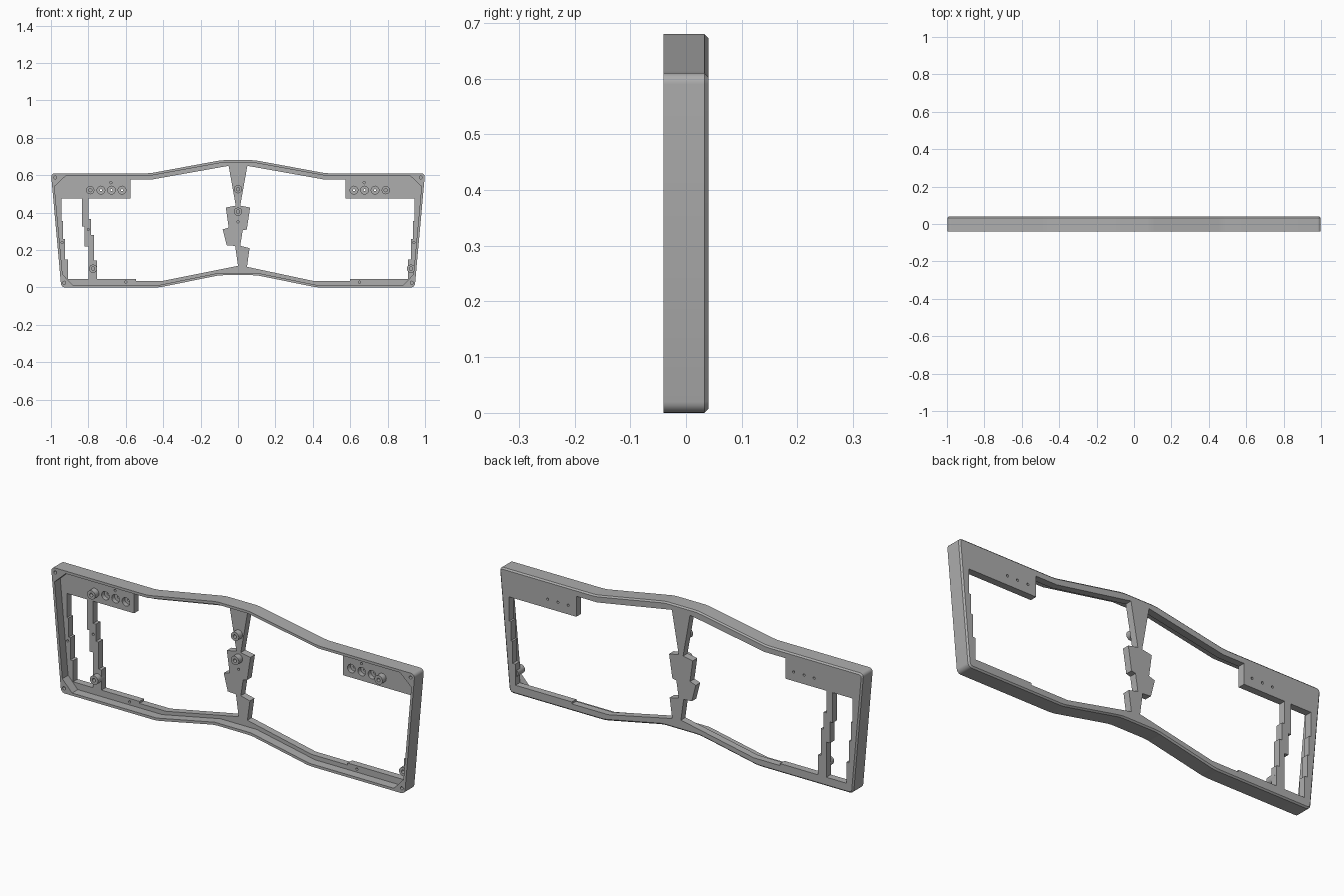
import bpy, bmesh, math

if "Cube" in bpy.data.objects:
    bpy.data.objects.remove(bpy.data.objects["Cube"])

FRONT, FLOOR, BACK = -0.04, 0.005, 0.04

grey = bpy.data.materials.new("plain grey")
grey.use_nodes = True
GREY = (0.42, 0.42, 0.42, 1)
grey.diffuse_color = GREY
grey.node_tree.nodes["Principled BSDF"].inputs["Base Color"].default_value = GREY


def mirrored(half):
    """Close a right-hand half outline, listed from top to bottom."""
    return half + [(-x, z) for x, z in reversed(half)]


def circle(x, z, r, n=24):
    return [(x + r * math.cos(i * math.tau / n), z + r * math.sin(i * math.tau / n))
            for i in range(n)]


def prisms(name, outlines, y0, y1, rounding=0, chamfer=0):
    """Extrude x-z outlines along y, optionally rounding corners and chamfering the back."""
    bm = bmesh.new()
    for outline in outlines:
        face = bm.faces.new([bm.verts.new((x, y0, z)) for x, z in outline])
        bmesh.ops.extrude_face_region(bm, geom=[face])
        for v in bm.verts[-len(outline):]:
            v.co.y = y1
    bmesh.ops.recalc_face_normals(bm, faces=bm.faces)
    if rounding:
        edges = [e for e in bm.edges if abs(e.verts[0].co.y - e.verts[1].co.y) > 0.01]
        bmesh.ops.bevel(bm, geom=edges, offset=rounding, segments=5, profile=0.5,
                        affect='EDGES')
    if chamfer:
        edges = [e for e in bm.edges if all(abs(v.co.y - y1) < 1e-5 for v in e.verts)]
        bmesh.ops.bevel(bm, geom=edges, offset=chamfer, segments=1, affect='EDGES')
    mesh = bpy.data.meshes.new(name)
    bm.to_mesh(mesh)
    bm.free()
    mesh.materials.append(grey)
    obj = bpy.data.objects.new(name, mesh)
    bpy.context.collection.objects.link(obj)
    return obj


def combine(body, tool, operation):
    """Apply a boolean and remove the helper."""
    mod = body.modifiers.new("boolean", 'BOOLEAN')
    mod.operation, mod.object, mod.solver = operation, tool, 'EXACT'
    bpy.context.view_layer.objects.active = body
    bpy.ops.object.modifier_apply(modifier=mod.name)
    bpy.data.objects.remove(tool)


# Outer shell, tray pocket with corner gussets
shell = mirrored([(.09, .68), (.47, .61), (1, .61), (.945, 0), (.42, 0), (.1, .065)])
pocket = mirrored([(.085, .667), (.47, .597), (.92, .597), (.981, .54),
                   (.938, .07), (.885, .013), (.42, .013), (.1, .078)])
case = prisms("case_frame", [shell], FRONT, BACK, 0.02, 0.007)
combine(case, prisms("pocket", [pocket], FRONT - .02, FLOOR), 'DIFFERENCE')

# Openings through the floor, with stepped edges
side_steps = [(.945, .475), (.945, .355), (.935, .355), (.935, .26),
              (.925, .26), (.925, .15), (.91, .15), (.91, .045)]
side_window = [(-x, z) for x, z in side_steps] + [
    (-.8, .045), (-.8, .22), (-.82, .22), (-.82, .325), (-.835, .325), (-.835, .475)]
left_window = side_steps + [
    (.6, .045), (.6, .035), (.4, .035), (.048, .11), (.062, .21), (.012, .222),
    (.025, .305), (.047, .31), (.065, .427), (.012, .437), (.05, .65),
    (.46, .577), (.575, .577), (.575, .475)]
right_window = [
    (-.575, .475), (-.575, .577), (-.46, .577), (-.05, .65), (-.012, .437),
    (-.065, .427), (-.05, .32), (-.082, .31), (-.06, .225), (-.015, .222), (0, .115),
    (-.4, .035), (-.545, .035), (-.545, .045), (-.755, .045), (-.755, .145),
    (-.77, .145), (-.77, .28), (-.785, .28), (-.785, .365), (-.8, .365), (-.8, .475)]
combine(case, prisms("windows", [side_window, left_window, right_window],
                     FLOOR - .01, BACK + .02), 'DIFFERENCE')

# Round standoffs
posts = [(0, .525), (0, .405), (-.775, .1), (.925, .1), (-.79, .52), (.79, .52)]
combine(case, prisms("standoffs", [circle(*p, .022) for p in posts], -.025, .03), 'UNION')
combine(case, prisms("bores", [circle(*p, .009, 16) for p in posts], -.05, .01), 'DIFFERENCE')

# Recessed magnet seats with small through holes
seats = [(s * x, .52) for s in (-1, 1) for x in (.62, .677, .733)]
combine(case, prisms("seats", [circle(*p, .021) for p in seats], FLOOR - .01, .027), 'DIFFERENCE')
combine(case, prisms("pinholes", [circle(*p, .006, 12) for p in seats], .02, .06), 'DIFFERENCE')

# Blind screw holes in the floor and the corner gussets
floor_holes = [(-.68, .56), (.675, .56), (-.6, .028), (.65, .028), (-.8, .31),
               (-.94, .24), (.94, .24), (0, .35)]
corner_holes = [(s * x, z) for s in (-1, 1) for x, z in ((.977, .588), (.929, .025))]
combine(case, prisms("floor_holes", [circle(*p, .006, 12) for p in floor_holes],
                     FLOOR - .01, .025), 'DIFFERENCE')
combine(case, prisms("corner_holes", [circle(*p, .008, 16) for p in corner_holes],
                     FRONT - .01, .01), 'DIFFERENCE')

# Smooth rounded surfaces, crisp edges
bpy.ops.object.select_all(action='DESELECT')
case.select_set(True)
bpy.context.view_layer.objects.active = case
bpy.ops.object.shade_smooth_by_angle(angle=math.radians(25))
